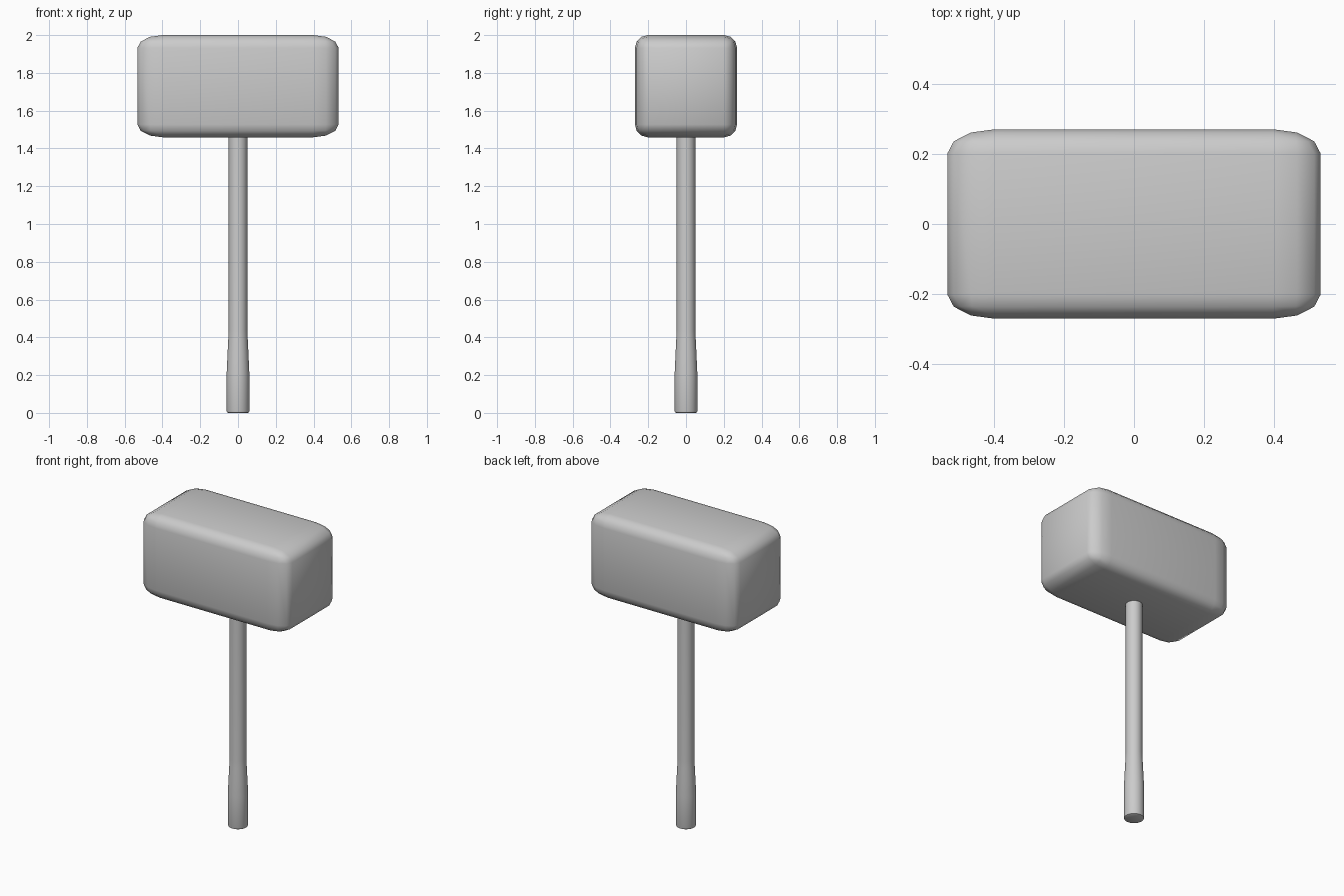
import bpy, bmesh, math
from mathutils import Matrix

if "Cube" in bpy.data.objects:
    bpy.data.objects.remove(bpy.data.objects["Cube"])


def add_object(name, bm):
    bmesh.ops.recalc_face_normals(bm, faces=bm.faces)
    mesh = bpy.data.meshes.new(name)
    bm.to_mesh(mesh)
    bm.free()
    obj = bpy.data.objects.new(name, mesh)
    bpy.context.collection.objects.link(obj)
    return obj


def smooth(obj, degrees):
    bpy.ops.object.select_all(action='DESELECT')
    obj.select_set(True)
    bpy.context.view_layer.objects.active = obj
    bpy.ops.object.shade_smooth_by_angle(angle=math.radians(degrees))


# Head: rounded cube stretched along x, so the rounding stretches with it
SIZE = 0.541
bm = bmesh.new()
bmesh.ops.create_cube(bm, size=SIZE)
bmesh.ops.bevel(bm, geom=bm.edges[:], offset=0.068, segments=3,
                profile=0.5, affect='EDGES', clamp_overlap=True)
bmesh.ops.transform(bm, verts=bm.verts,
                    matrix=Matrix.Translation((0, 0, 2 - SIZE / 2))
                    @ Matrix.Diagonal((1.97, 1, 1, 1)))
smooth(add_object("head", bm), 60)

# Handle: turned profile (radius, height) with a thicker grip and eased bottom rim
SIDES = 32
profile = [(0.053, 0.0), (0.058, 0.003), (0.060, 0.010), (0.060, 0.21),
           (0.055, 0.32), (0.051, 0.40), (0.049, 0.44), (0.049, 1.50)]
bm = bmesh.new()
rings = [[bm.verts.new((r * math.cos(math.tau * i / SIDES),
                        r * math.sin(math.tau * i / SIDES), z))
          for i in range(SIDES)] for r, z in profile]
for low, high in zip(rings, rings[1:]):
    for i in range(SIDES):
        j = (i + 1) % SIDES
        bm.faces.new((low[i], low[j], high[j], high[i]))
bm.faces.new(rings[0][::-1])
bm.faces.new(rings[-1])
smooth(add_object("handle", bm), 40)
